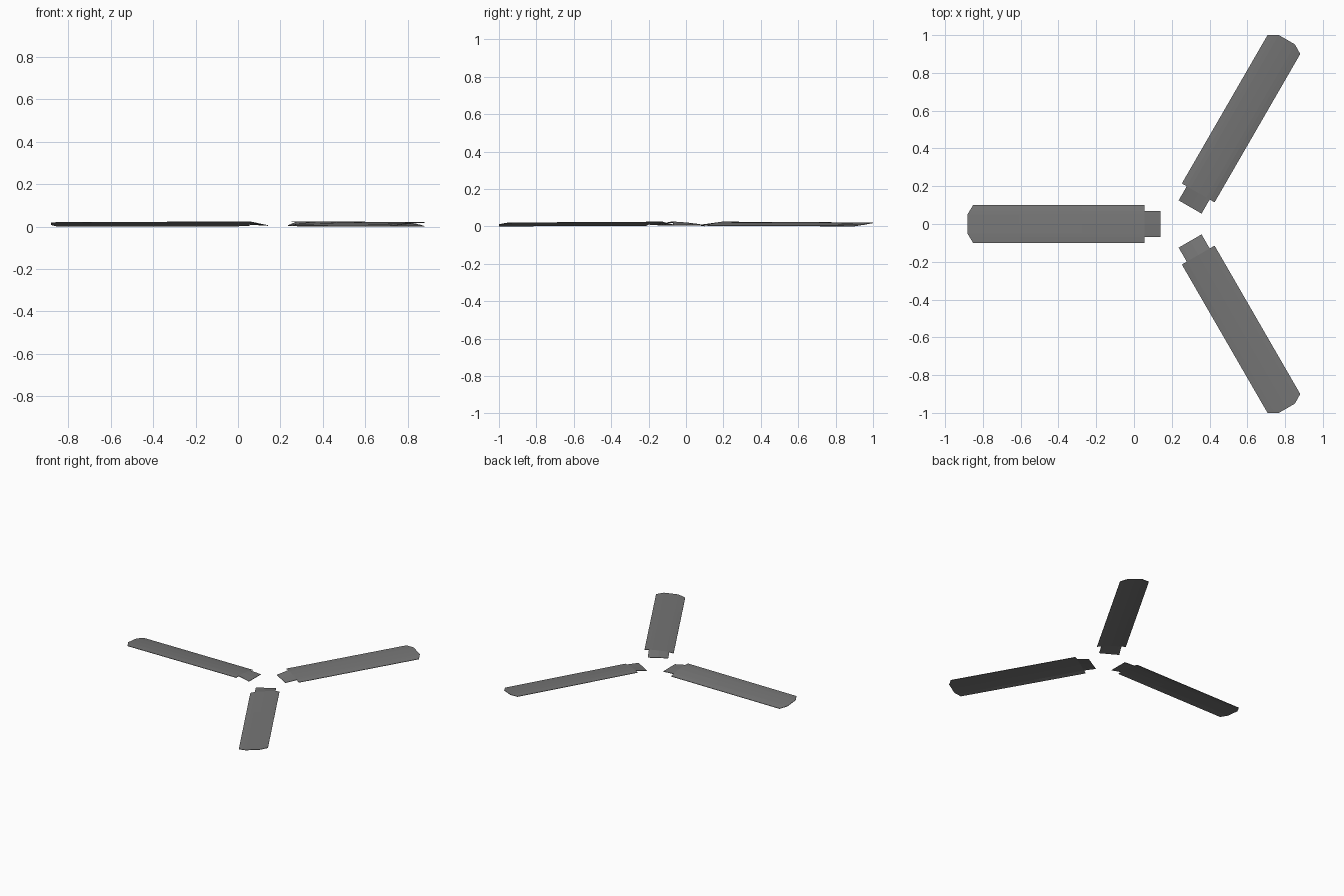
import bpy, bmesh, math
from mathutils import Matrix, Vector

if "Cube" in bpy.data.objects:
    bpy.data.objects.remove(bpy.data.objects["Cube"])

HUB_X = 0.245          # rotation centre of the three blades
THICK = 0.003

grey = bpy.data.materials.new("blade grey")
grey.diffuse_color = (0.18, 0.18, 0.18, 1)
grey.use_nodes = True
grey.node_tree.nodes["Principled BSDF"].inputs["Base Color"].default_value = grey.diffuse_color

# columns across the blade: offset, tip radius, top height near root, top height at tip
COLS = [(-0.10, 1.097, 0.005, 0.003),
        (-0.07, 1.115, 0.012, 0.008),
        (-0.05, 1.127, 0.015, 0.011),
        (0.0, 1.127, 0.021, 0.016),
        (0.05, 1.127, 0.0245, 0.020),
        (0.07, 1.115, 0.025, 0.0205),
        (0.10, 1.097, 0.024, 0.021)]
RADII = [0.104, 0.19, 0.52, 0.85, None]   # None = tip
ROOT_Z = 0.007         # the root tab twists down to a flat end


def blade(name, angle):
    bm = bmesh.new()
    rows = []
    for r in RADII:
        row = []
        for t, tip, z_root, z_tip in COLS:
            radius = tip if r is None else r
            f = max(0, (radius - 0.19) / (tip - 0.19))
            z = ROOT_Z if r == 0.104 else z_root + (z_tip - z_root) * f
            row.append(bm.verts.new((radius, t, z)))
        rows.append(row)
    # skin: the root tab skips the outer columns, so it is narrower
    for i in range(len(rows) - 1):
        for j in range(len(COLS) - 1):
            if i == 0 and j in (0, len(COLS) - 2):
                continue
            bm.faces.new((rows[i][j], rows[i + 1][j],
                          rows[i + 1][j + 1], rows[i][j + 1]))
    bmesh.ops.delete(bm, geom=[v for v in bm.verts if not v.link_faces], context='VERTS')
    # straight-down thickness keeps the outline exact
    top = bm.faces[:]
    edges = [e for e in bm.edges if e.is_boundary]
    ret = bmesh.ops.duplicate(bm, geom=bm.verts[:] + bm.edges[:] + top)
    vmap = ret["vert_map"]
    low_faces = [g for g in ret["geom"] if isinstance(g, bmesh.types.BMFace)]
    for v in {v for f in low_faces for v in f.verts}:
        v.co.z -= THICK
    for e in edges:
        a, b = e.verts
        bm.faces.new((a, b, vmap[b], vmap[a]))
    bmesh.ops.recalc_face_normals(bm, faces=bm.faces[:])
    bm.transform(Matrix.Translation(Vector((HUB_X, 0, 0))) @ Matrix.Rotation(angle, 4, 'Z'))
    mesh = bpy.data.meshes.new(name)
    bm.to_mesh(mesh)
    bm.free()
    mesh.materials.append(grey)
    obj = bpy.data.objects.new(name, mesh)
    bpy.context.collection.objects.link(obj)


for label, deg in (("left", 180), ("back", 60), ("front", -60)):
    blade("fan_blade_" + label, math.radians(deg))
